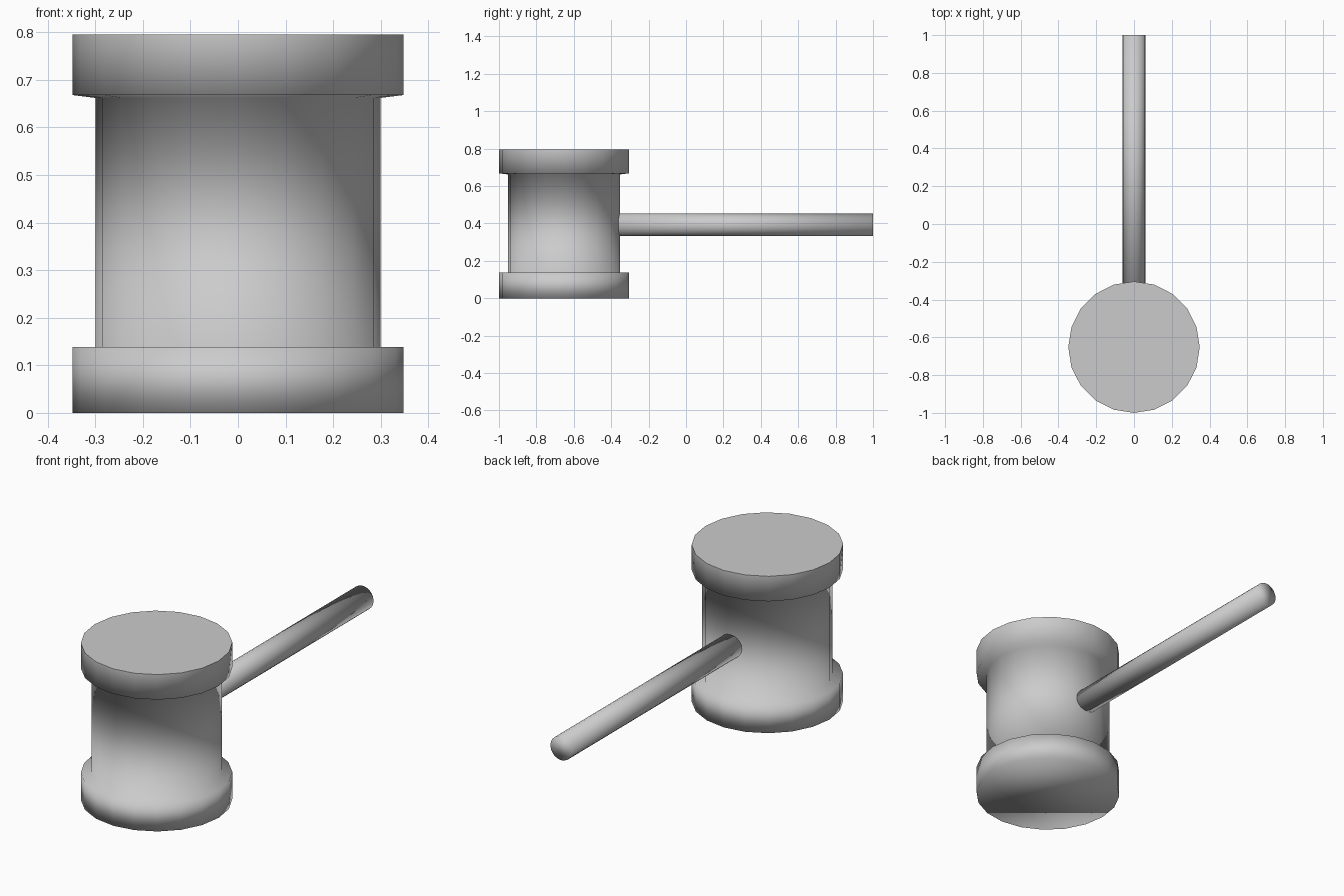
import bpy, bmesh, math
from mathutils import Matrix, Vector

cube = bpy.data.objects.get("Cube")
if cube:
    bpy.data.objects.remove(cube, do_unlink=True)

SIDES = 20

grey = bpy.data.materials.new("plain_grey")
grey.use_nodes = True
colour = (0.6, 0.6, 0.6, 1.0)
grey.diffuse_color = colour
grey.node_tree.nodes["Principled BSDF"].inputs["Base Color"].default_value = colour


def turned_part(name, profile, matrix, sharp_top=False):
    """Stack rings of (radius, height) into a closed, smooth turned solid."""
    bm = bmesh.new()
    rings = []
    for radius, height in profile:
        rings.append([
            bm.verts.new((radius * math.cos(a), radius * math.sin(a), height))
            for a in (2 * math.pi * i / SIDES for i in range(SIDES))])
    for low, high in zip(rings, rings[1:]):
        for i in range(SIDES):
            j = (i + 1) % SIDES
            bm.faces.new((low[i], low[j], high[j], high[i]))
    bm.faces.new(list(reversed(rings[0])))
    top = bm.faces.new(rings[-1])
    for face in bm.faces:
        face.smooth = True
    if sharp_top:
        for edge in top.edges:
            edge.smooth = False
    bm.transform(matrix)
    bmesh.ops.recalc_face_normals(bm, faces=bm.faces)
    mesh = bpy.data.meshes.new(name)
    bm.to_mesh(mesh)
    bm.free()
    mesh.materials.append(grey)
    obj = bpy.data.objects.new(name, mesh)
    bpy.context.collection.objects.link(obj)
    return obj


# Mallet head: lower collar, barrel and upper collar in one turned piece
head_profile = [(0.348, 0), (0.348, 0.138), (0.3, 0.138),
                (0.3, 0.662), (0.348, 0.668), (0.348, 0.795)]
turned_part("mallet_head", head_profile,
            Matrix.Translation(Vector((0, -0.652, 0))), sharp_top=True)

# Handle: straight rod running back from inside the barrel
handle_start = -0.45
turned_part("handle", [(0.06, 0), (0.06, 1 - handle_start)],
            Matrix.Translation(Vector((0, handle_start, 0.392)))
            @ Matrix.Rotation(-math.pi / 2, 4, 'X'))
